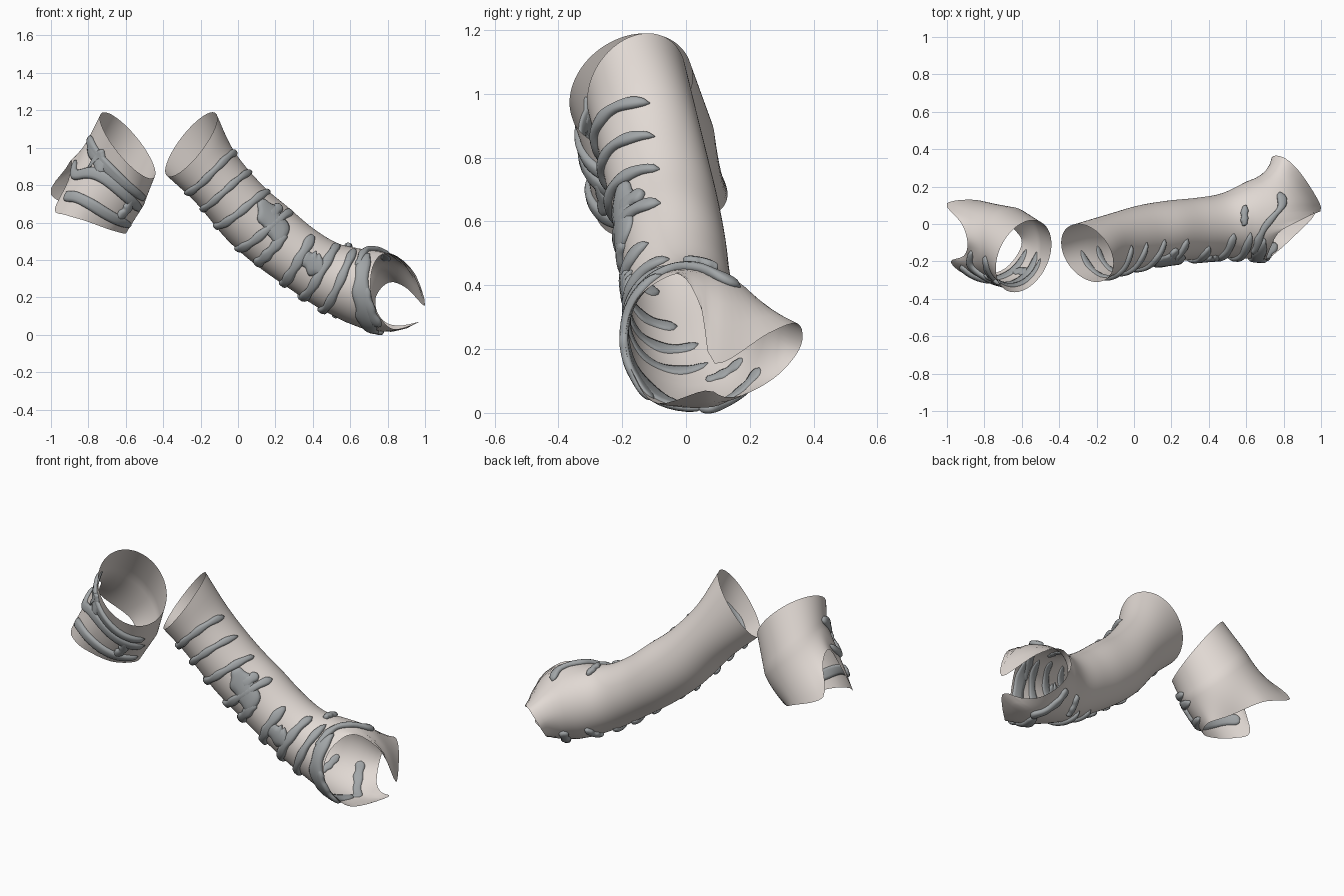
import bpy, bmesh, math
from mathutils import Vector as V

if "Cube" in bpy.data.objects:
    bpy.data.objects.remove(bpy.data.objects["Cube"])


def material(name, rgb):
    m = bpy.data.materials.new(name)
    m.diffuse_color = (*rgb, 1)
    m.use_nodes = True
    m.node_tree.nodes["Principled BSDF"].inputs["Base Color"].default_value = m.diffuse_color
    return m


SHELL = material("warm_shell", (0.76, 0.70, 0.66))
TRIM = material("grey_trim", (0.36, 0.38, 0.39))


def catmull(a, b, c, d, f):
    return 0.5 * (b * 2 + (c - a) * f + (a * 2 - b * 5 + c * 4 - d) * f * f
                  + (b * 3 - a - c * 3 + d) * f ** 3)


def spline(pts, u):
    """Catmull-Rom through a list of vectors, u in 0..len-1."""
    i = max(0, min(int(u), len(pts) - 2))
    b, c = pts[i], pts[i + 1]
    a = pts[i - 1] if i else b * 2 - c
    d = pts[i + 2] if i + 2 < len(pts) else c * 2 - b
    return catmull(a, b, c, d, u - i)


def make_surface(rings, rim, drift, tilt):
    """Rings are (upper x, z, lower x, z, front y, back y); rim is the cut open end by angle."""
    last = len(rings) - 1
    n = len(rim)

    def ring_point(r, t):
        ux, uz, lx, lz, f, b = r
        s, c = math.sin(t), math.cos(t)
        p = V(((ux + lx) / 2 + s * (ux - lx) / 2, (f + b) / 2 + c * (f - b) / 2,
               (uz + lz) / 2 + s * (uz - lz) / 2))
        return p - V(tilt) * c if r is rings[0] else p

    def rim_point(deg):
        deg %= 360
        for i in range(n):
            lo, hi = rim[i][0], rim[i + 1][0] if i + 1 < n else 360
            if lo <= deg <= hi:
                a, b, c, d = (V(rim[(i + k) % n][1:]) for k in (-1, 0, 1, 2))
                return catmull(a, b, c, d, (deg - lo) / (hi - lo))

    def surf(u, deg):
        t = math.radians(deg)
        col = [ring_point(r, t) for r in rings]
        if u <= last:
            return spline(col, max(u, 0))
        f = min(u - last, 1)
        p, e = col[-1], rim_point(deg)
        ctrl = p + V(drift(t)) * (e - p).length
        return p * (1 - f) ** 2 + ctrl * (2 * f * (1 - f)) + e * f * f
    surf.top = last + 1
    return surf


def add_mesh(name, verts, faces, mat):
    me = bpy.data.meshes.new(name)
    me.from_pydata(verts, [], faces)
    bm = bmesh.new()
    bm.from_mesh(me)
    bmesh.ops.recalc_face_normals(bm, faces=bm.faces)
    bm.to_mesh(me)
    bm.free()
    me.materials.append(mat)
    me.polygons.foreach_set("use_smooth", [True] * len(me.polygons))
    ob = bpy.data.objects.new(name, me)
    bpy.context.collection.objects.link(ob)


def tube(name, surf, per=5, cols=72):
    rows = surf.top * per + 1
    verts = [surf(r / per, c * 360 / cols) for r in range(rows) for c in range(cols)]
    faces = [(r * cols + c, r * cols + (c + 1) % cols, (r + 1) * cols + (c + 1) % cols,
              (r + 1) * cols + c) for r in range(rows - 1) for c in range(cols)]
    add_mesh(name, verts, faces, SHELL)


def ribbon(name, surf, path, height=0.02, steps=28):
    """Raised band hugging the surface along (angle, u, half width) points."""
    profile = [(-1, -.2), (-1, .35), (-.8, .8), (-.4, 1), (0, 1), (.4, 1), (.8, .8), (1, .35),
               (1, -.2), (.5, -.4), (-.5, -.4)]
    sides = len(profile)
    path = [V(p) for p in path]
    at = [spline(path, i / steps * (len(path) - 1)) for i in range(steps + 1)]
    verts = []
    for i, a in enumerate(at):
        # local scale of the surface, then a sideways direction in its own coordinates
        u0 = min(a.y, surf.top - .03)
        su = (surf(u0 + .02, a.x) - surf(u0 - .02, a.x)).length / .04
        sa = (surf(u0, a.x + 2) - surf(u0, a.x - 2)).length / 4
        p, q = at[max(i - 1, 0)], at[min(i + 1, steps)]
        side = V((-(q.y - p.y) * su, (q.x - p.x) * sa)).normalized()
        taper = max(0.12, math.sqrt(max(0, 1 - abs(2 * i / steps - 1) ** 9)))
        w = a.z * taper * (1 + .14 * math.sin(i * .55 + a.x * .05 + a.y * 3))
        for x, h in profile:
            ang = a.x + side.x * w * x / sa
            u = max(0, min(a.y + side.y * w * x / su, surf.top))
            uu = max(.02, min(u, surf.top - .03))
            N = (surf(uu + .02, ang) - surf(uu - .02, ang)).cross(
                surf(uu, ang + 2) - surf(uu, ang - 2)).normalized()
            P = surf(u, ang)
            if N.dot(surf(uu, ang) - surf(uu, ang + 180)) < 0:
                N.negate()
            verts.append(P + N * h * height * taper)
    faces = [(r * sides + k, r * sides + (k + 1) % sides, (r + 1) * sides + (k + 1) % sides,
              (r + 1) * sides + k) for r in range(steps) for k in range(sides)]
    faces += [tuple(range(sides)), tuple(range(steps * sides, (steps + 1) * sides))]
    add_mesh(name, verts, faces, TRIM)


# Long bent sleeve with a deeply cut open end
long_surf = make_surface(
    [(-.12, 1.185, -.38, .85, -.31, .0), (-.02, .98, -.22, .70, -.275, .055),
     (.13, .80, -.06, .51, -.235, .10), (.27, .68, .10, .37, -.205, .125),
     (.40, .57, .27, .25, -.19, .14), (.53, .49, .42, .15, -.18, .165),
     (.65, .46, .57, .07, -.185, .23)],
    [(0, .71, -.19, .24), (30, .72, -.15, .36), (60, .77, -.05, .43), (75, .85, 0, .42),
     (90, .95, .05, .32), (105, 1.0, .09, .155), (135, .90, .26, .25), (155, .81, .35, .28),
     (180, .74, .36, .21), (210, .745, .29, .12), (235, .80, .19, .06), (250, .88, .12, .05),
     (265, .97, .06, .07), (290, .83, -.09, .03), (325, .745, -.165, .12)],
    lambda t: (.6, .07 - .1 * math.cos(t), -.14 + .14 * math.sin(t)), (-.05, 0, .04))
tube("long_sleeve", long_surf)

# Short upper sleeve with a notched end
short_surf = make_surface(
    [(-.73, 1.185, -.45, .84, -.365, .02), (-.81, 1.03, -.505, .69, -.325, .09)],
    [(0, -.82, -.28, .61), (30, -.92, -.26, .64), (50, -.98, -.20, .67), (70, -.91, -.17, .82),
     (90, -.89, -.10, .93), (110, -.92, 0, .89), (130, -1.0, .11, .75), (180, -.80, .12, .65),
     (230, -.67, 0, .57), (270, -.60, -.10, .54), (315, -.68, -.23, .56)],
    lambda t: (-.25, .05, -.38), (.05, 0, .04))
tube("short_sleeve", short_surf, per=8)

# Slanted bands: (angle from, u from, angle to, u to, half width)
bands = [(-85, .6, 88, 1.05, .019), (-85, 1.15, 85, 1.6, .018), (-85, 1.6, 82, 2.25, .02),
         (-85, 2.3, 75, 3.15, .022), (-75, 2.95, 20, 3.3, .026), (-90, 3.8, 55, 4.1, .026),
         (-110, 4.4, 75, 5.05, .024), (-115, 5.1, 72, 5.8, .022)]
for i, (a, u, b, v, w) in enumerate(bands):
    ribbon(f"long_band_{i + 1}", long_surf, [(a, u, w), ((a + b) / 2, (u + v) / 2, w), (b, v, w)])

# Merged patches and short strokes on the long sleeve
strokes = [[(38, 2.15, .03), (28, 2.55, .065), (15, 3.0, .07), (-5, 3.25, .03)],
           [(60, 2.75, .02), (42, 2.7, .03), (25, 2.6, .04)],
           [(5, 4.0, .03), (5, 4.45, .06), (12, 4.8, .04)],
           [(-95, 6.35, .03), (-50, 6.5, .05), (-10, 6.5, .045), (30, 6.4, .035), (60, 6.35, .02)],
           [(-60, 6.75, .03), (-25, 6.75, .03), (5, 6.7, .02)],
           [(30, 6.1, .02), (58, 6.15, .02), (85, 6.22, .022), (125, 6.35, .026)],
           [(85, 5.5, .016), (100, 5.5, .02), (118, 5.55, .018)],
           [(-145, 5.75, .018), (-125, 5.7, .02), (-105, 5.65, .018)],
           [(-150, 6.4, .024), (-125, 6.45, .026), (-90, 6.4, .026)]]
for i, p in enumerate(strokes):
    ribbon(f"long_patch_{i + 1}", long_surf, p)

# Bands and joining patches on the short sleeve
short = [[(78, .8, .024), (40, .95, .026), (-10, .9, .026), (-75, .75, .022)],
         [(80, 1.75, .024), (50, 1.45, .026), (10, 1.2, .028), (-80, 1.15, .024)],
         [(48, 1.75, .03), (20, 1.7, .034), (-30, 1.72, .026), (-80, 1.72, .02)],
         [(38, .85, .03), (28, 1.0, .05), (18, 1.2, .03)],
         [(-40, 1.1, .02), (-45, 1.4, .026), (-40, 1.7, .02)]]
for i, p in enumerate(short):
    ribbon(f"short_band_{i + 1}", short_surf, p)
